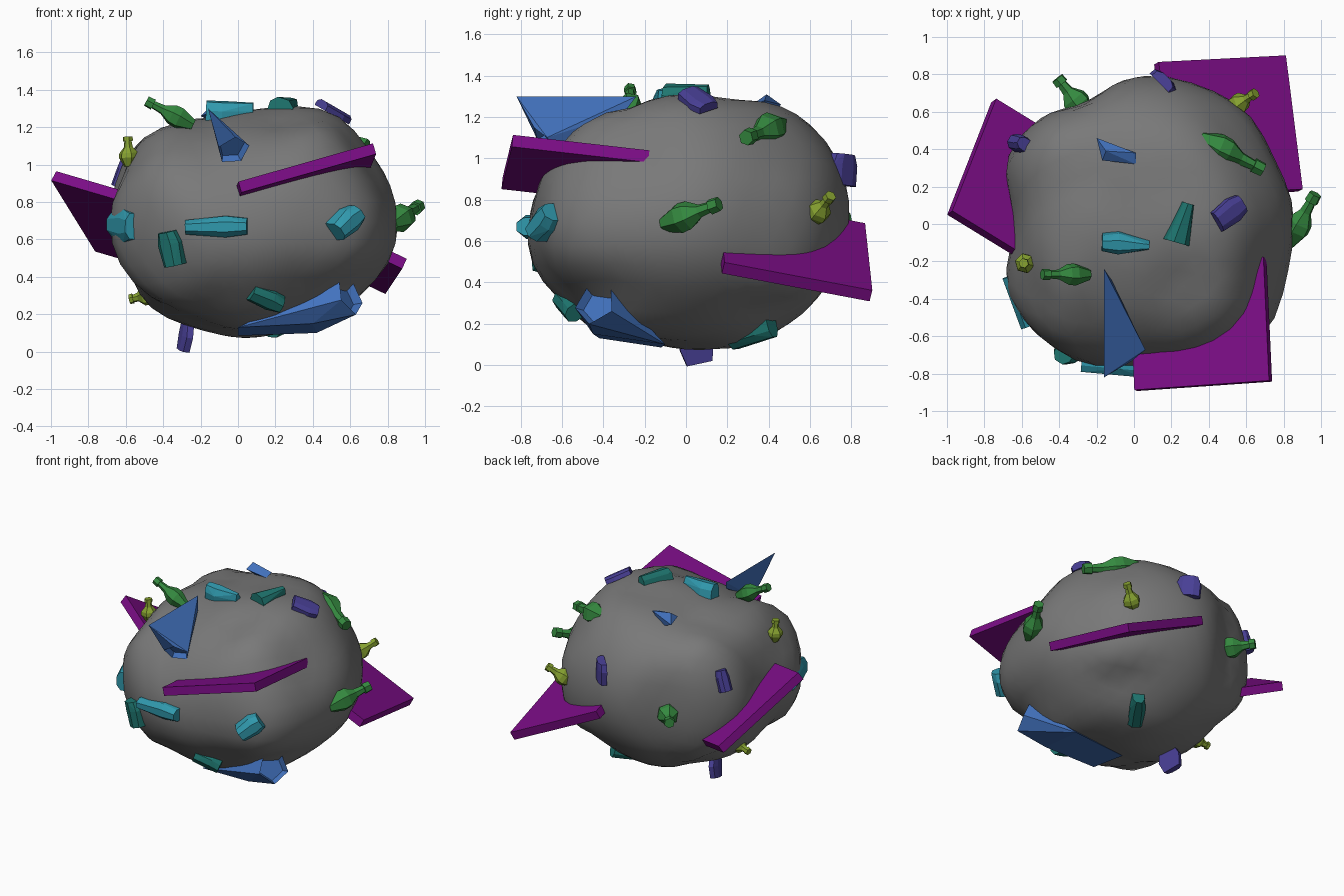
import bpy, bmesh, math
from mathutils import Vector as V

if "Cube" in bpy.data.objects:
    bpy.data.objects.remove(bpy.data.objects["Cube"])

CENTER = V((0.06, 0.0, 0.69))
COLORS = {
    "rock": (0.19, 0.19, 0.19),
    "purple": (0.2, 0.004, 0.24), "blue": (0.055, 0.17, 0.52), "green": (0.035, 0.25, 0.05),
    "olive": (0.24, 0.36, 0.03), "cyan": (0.03, 0.32, 0.42), "teal": (0.013, 0.18, 0.16),
    "indigo": (0.065, 0.05, 0.3)}
MATS = {}
for k, c in COLORS.items():
    MATS[k] = bpy.data.materials.new(k + "_material")
    MATS[k].diffuse_color = (*c, 1)


def finish(name, bm, color):
    bmesh.ops.recalc_face_normals(bm, faces=bm.faces)
    me = bpy.data.meshes.new(name)
    bm.to_mesh(me)
    bm.free()
    ob = bpy.data.objects.new(name, me)
    bpy.context.collection.objects.link(ob)
    me.materials.append(MATS[color])
    return ob


def hull(name, pts, color):
    bm = bmesh.new()
    for p in pts:
        bm.verts.new(p)
    res = bmesh.ops.convex_hull(bm, input=bm.verts)
    junk = {g for g in res["geom_interior"] + res["geom_unused"] if isinstance(g, bmesh.types.BMVert)}
    bmesh.ops.delete(bm, geom=list(junk), context='VERTS')
    bmesh.ops.dissolve_limit(bm, angle_limit=0.02, verts=bm.verts, edges=bm.edges)
    return finish(name, bm, color)


# Rock body: rounded boulder whose radius follows three cross-sections and a few spots between
front = [(-.65, .7), (-.61, .92), (-.53, 1.12), (-.3, 1.23), (0, 1.26), (.3, 1.3), (.47, 1.3),
         (.62, 1.18), (.8, .92), (.86, .7), (.82, .5), (.68, .33), (.45, .15), (.2, .1),
         (-.03, .08), (-.3, .15), (-.5, .27), (-.6, .5)]
side = [(-.75, .7), (-.7, .9), (-.54, 1.1), (-.25, 1.25), (0, 1.31), (.3, 1.27), (.53, 1.21),
        (.64, 1.13), (.76, .93), (.79, .72), (.75, .52), (.6, .28), (.4, .14), (.1, .07),
        (-.15, .1), (-.42, .15), (-.6, .3), (-.74, .48)]
top = [(.06, .8), (.35, .74), (.6, .6), (.75, .35), (.85, -.05), (.8, -.35), (.69, -.6), (.4, -.71),
       (.1, -.76), (-.2, -.77), (-.45, -.65), (-.6, -.5), (-.69, -.3), (-.65, 0), (-.69, .3),
       (-.53, .54), (-.2, .68)]
spots = [(.6, -.5, 1.0), (.32, -.68, .95), (0, -.68, .92), (.69, -.2, 1.01), (.53, .38, 1.13),
         (.25, .54, 1.2), (-.57, -.2, 1.03), (-.52, .06, .3), (.25, .33, .14), (.55, -.36, .29),
         (.15, -.56, .29), (-.36, -.67, .55), (.17, .74, .95), (-.6, .42, .95)]
samples = ([V((x, 0, z)) for x, z in front] + [V((.06, y, z)) for y, z in side]
           + [V((x, y, .69)) for x, y in top] + [V(p) for p in spots])
dirs = [(p - CENTER).normalized() for p in samples]
want = [(p - CENTER).length for p in samples]
fit = want[:]


def radius(d):
    a = b = 0
    for n, r in zip(dirs, fit):
        w = math.exp((n.dot(d) - 1) * 26) + 1e-9
        a += w * r
        b += w
    return a / b


for _ in range(3):      # correct for the smoothing so the surface meets the sections
    err = [w - radius(d) for w, d in zip(want, dirs)]
    fit = [f + e * 0.8 for f, e in zip(fit, err)]

bm = bmesh.new()
bmesh.ops.create_icosphere(bm, subdivisions=4, radius=1)
for v in bm.verts:
    d = v.co.normalized()
    v.co = CENTER + d * radius(d)
for f in bm.faces:
    f.smooth = True
finish("rock", bm, "rock")


# Large flat plates, given by three corners; the fourth lies inside the rock
def plate(name, a, b, c, t=0.06):
    a, b, c = V(a), V(b), V(c)
    n = (b - a).cross(c - b).normalized() * t / 2
    hull(name, [p + s * n for p in (a, b, c, a + c - b) for s in (-1, 1)], "purple")


plate("plate_front", (.01, -.89, .88), (.73, -.84, 1.085), (.70, -.18, 1.01))
plate("plate_back", (.12, .86, .66), (.8, .895, .335), (.89, .18, .47))
plate("plate_left", (-.75, .66, .56), (-.985, .06, .94), (-.61, -.17, .83))


# Large blue fragments: open five-sided end widening to a broken edge
def fragment(name, ring_center, axis, r, edge):
    c, ax = V(ring_center), V(axis).normalized()
    u = ax.orthogonal().normalized()
    w = ax.cross(u)
    ring = [c + r * (u * math.cos(i * math.tau / 5) + w * math.sin(i * math.tau / 5)) for i in range(5)]
    ob = hull(name, ring + [V(e) for e in edge], "blue")
    bm = bmesh.new()
    bm.from_mesh(ob.data)
    face = min(bm.faces, key=lambda f: (f.calc_center_median() - c).length)
    bmesh.ops.inset_individual(bm, faces=[face], thickness=r * 0.2)
    bmesh.ops.translate(bm, verts=face.verts, vec=-ax * r * 0.4)
    bm.to_mesh(ob.data)
    bm.free()


fragment("blue_fragment_top", (-.025, -.68, 1.075), (.25, -.75, -.6), .09,
         [(-.16, -.24, 1.3), (-.16, -.82, 1.3), (-.12, -.3, 1.22)])
fragment("blue_fragment_bottom", (.6, -.44, .3), (.75, -.45, .35), .11,
         [(0, -.12, .085), (.0, -.42, .13), (.42, -.1, .1), (.4, -.45, .15)])
hull("blue_fragment_small", [(-.2, .46, 1.26), (-.17, .34, 1.27), (.01, .32, 1.26), (.01, .38, 1.28),
                             (-.15, .39, 1.31), (-.08, .4, 1.2)], "blue")


# Small embedded shards: from one end to the other, facing out of the rock
def shard(name, color, a, b, w0, w1, h, normal=None):
    a, b = V(a), V(b)
    m = (a + b) / 2
    u = (b - a).normalized()
    n = V(normal) if normal else m - CENTER
    n = (n - u * n.dot(u)).normalized()
    s = u.cross(n)
    pts = []
    for p, w in ((a, w0), (a.lerp(b, .65), w1), (b, w1 * .75)):
        for k, q in ((1, -.6), (.95, .15), (.45, .5)):
            pts += [p + s * w / 2 * k + n * h * q, p - s * w / 2 * k + n * h * q]
    hull(name, pts, color)


SHARDS = [
    ("cyan", (-.28, -.74, .665), (.05, -.77, .67), .08, .12, .1),
    ("cyan", (-.67, -.28, .68), (-.57, -.55, .67), .13, .19, .07),
    ("cyan", (.08, -.11, 1.27), (-.17, -.1, 1.28), .05, .12, .12),
    ("cyan", (.53, -.73, .64), (.64, -.65, .74), .11, .14, .1),
    ("teal", (-.34, -.69, .46), (-.38, -.7, .64), .12, .14, .09),
    ("teal", (.07, -.6, .32), (.23, -.54, .25), .1, .12, .09),
    ("teal", (.23, -.1, 1.31), (.29, .11, 1.31), .14, .08, .09),
    ("teal", (.18, .23, .12), (.31, .42, .18), .12, .11, .09),
    ("indigo", (.45, .01, 1.325), (.58, .11, 1.25), .12, .14, .04),
    ("indigo", (-.64, .44, .88), (-.59, .43, 1.02), .09, .09, .07),
    ("indigo", (.17, .76, .87), (.16, .77, 1.02), .17, .17, .05, (1, 1, 0)),
    ("indigo", (-.26, .02, .24), (-.3, .06, .01), .06, .17, .045)]
for i, sh in enumerate(SHARDS):
    shard(f"{sh[0]}_shard_{i}", *sh)


# Broken bottle tops: pointed body, shoulder, neck and lip
def bottle(name, a, b, r, color):
    a, b = V(a), V(b)
    ax = b - a
    u = ax.normalized().orthogonal().normalized()
    w = ax.normalized().cross(u)
    bm = bmesh.new()
    rings = []
    for t, k in ((0, .5), (.3, 1), (.45, .95), (.65, .45), (.85, .36), (.85, .52), (1, .48)):
        rings.append([bm.verts.new(a + ax * t + r * k * (u * math.cos(i * math.tau / 6)
                      + w * math.sin(i * math.tau / 6))) for i in range(6)])
    for p, q in zip(rings, rings[1:]):
        for i in range(6):
            bm.faces.new((p[i], p[(i + 1) % 6], q[(i + 1) % 6], q[i]))
    bm.faces.new(rings[0])
    bm.faces.new(rings[-1])
    finish(name, bm, color)


BOTTLES = [
    ("green", (.82, -.11, .68), (.97, .16, .78), .075),
    ("green", (-.25, .58, .69), (-.41, .78, .71), .075),
    ("green", (-.24, -.27, 1.21), (-.49, -.27, 1.34), .06),
    ("green", (.35, .46, 1.165), (.69, .29, 1.1), .08),
    ("olive", (.51, .61, .7), (.65, .7, .82), .06),
    ("olive", (-.58, -.21, .99), (-.59, -.21, 1.15), .055),
    ("olive", (-.45, .07, .31), (-.58, .09, .28), .055)]
for i, (col, a, b, r) in enumerate(BOTTLES):
    bottle(f"{col}_bottle_top_{i}", a, b, r, col)

for m in bpy.data.materials:
    if m.users and not m.is_grease_pencil:
        m.use_nodes = True
        m.node_tree.nodes["Principled BSDF"].inputs["Base Color"].default_value = m.diffuse_color
